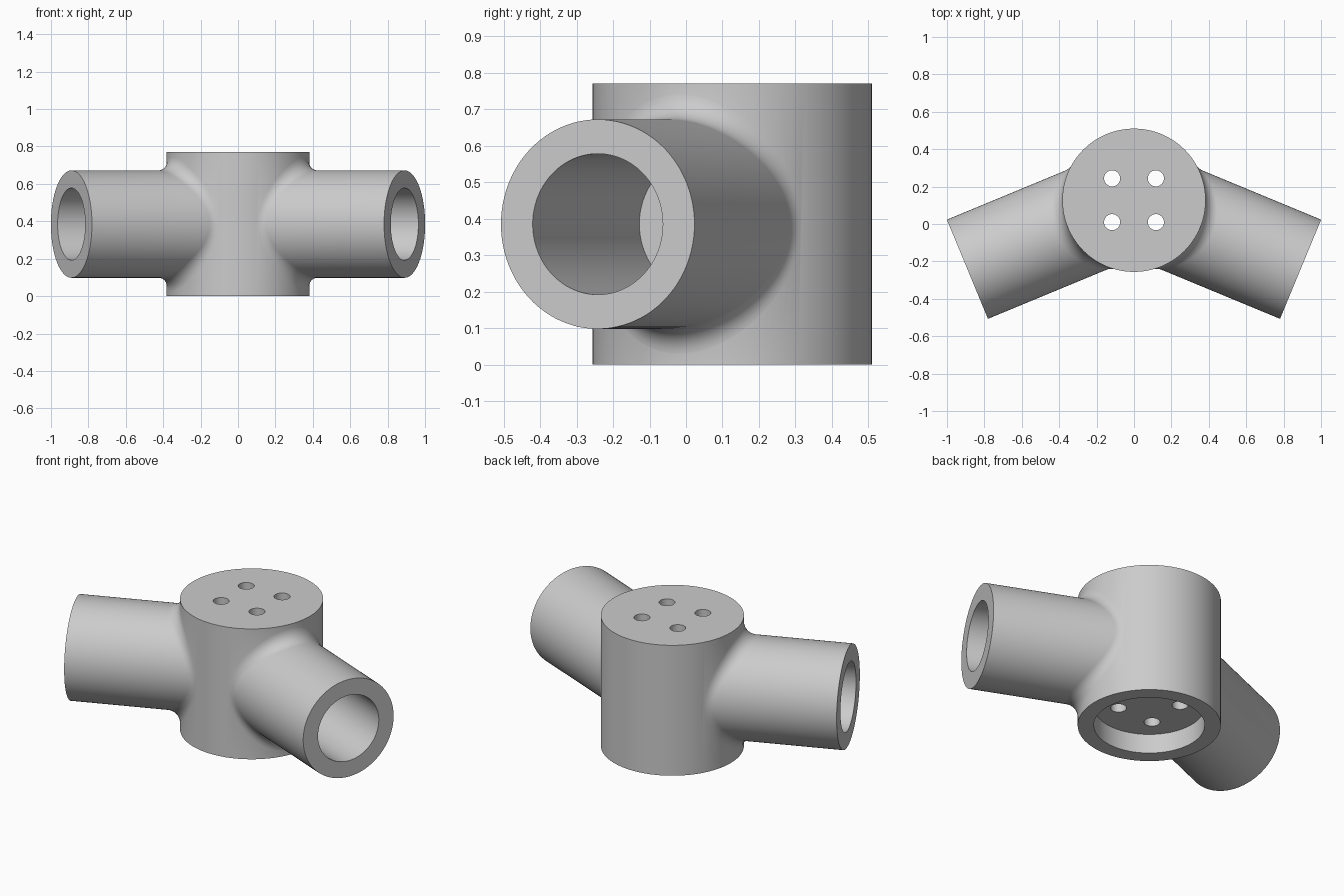
import bpy, bmesh, math
from mathutils import Vector, Matrix

cube = bpy.data.objects.get("Cube")
if cube:
    bpy.data.objects.remove(cube, do_unlink=True)

BODY_R, HEIGHT = 0.383, 0.77
PIPE_R, BORE_R = 0.287, 0.193
FILLET = 0.075
REACH = 0.964
TILT = math.radians(22.5)
CENTRE = Vector((0, 0.127, HEIGHT / 2))

grey = bpy.data.materials.new("plain grey")
grey.use_nodes = True
colour = (0.6, 0.6, 0.6, 1)
grey.diffuse_color = colour
grey.node_tree.nodes["Principled BSDF"].inputs["Base Color"].default_value = colour


def make_object(name, bm):
    bmesh.ops.recalc_face_normals(bm, faces=bm.faces)
    mesh = bpy.data.meshes.new(name)
    bm.to_mesh(mesh)
    bm.free()
    mesh.materials.append(grey)
    obj = bpy.data.objects.new(name, mesh)
    bpy.context.collection.objects.link(obj)
    return obj


def cylinder(name, start, end, radius, sides):
    axis = end - start
    matrix = Matrix.Translation((start + end) / 2) @ axis.to_track_quat('Z', 'Y').to_matrix().to_4x4()
    bm = bmesh.new()
    bmesh.ops.create_cone(bm, cap_ends=True, segments=sides, radius1=radius,
                          radius2=radius, depth=axis.length, matrix=matrix)
    return make_object(name, bm)


def combine(target, tool, operation):
    mod = target.modifiers.new(operation.lower(), 'BOOLEAN')
    mod.operation = operation
    mod.solver = 'EXACT'
    mod.object = tool
    bpy.context.view_layer.objects.active = target
    bpy.ops.object.modifier_apply(modifier=mod.name)
    bpy.data.objects.remove(tool, do_unlink=True)


def arm_section(t, steps=12):
    """Lengthwise line of an arm at angle t, with a rolling-ball fillet at its root."""
    side, up = math.sin(t), math.cos(t)
    ball_r, ring_r = PIPE_R + FILLET, BODY_R + FILLET
    w = ball_r * side
    u = math.sqrt(ring_r ** 2 - w ** 2)
    ball = Vector((u, w, ball_r * up))
    to_pipe = Vector((0, -side, -up))
    to_body = Vector((-u, -w, 0)) / ring_r
    angle = to_pipe.angle(to_body)
    line = [Vector((REACH, PIPE_R * side, PIPE_R * up))]
    for i in range(steps + 1):
        f = i / steps
        n = (to_pipe * math.sin((1 - f) * angle) + to_body * math.sin(f * angle)) / math.sin(angle)
        line.append(ball + n * FILLET)
    # Sink the root slightly below the body's surface, then well inside it
    root = line[-1]
    line[-1] = Vector((root.x * 0.998, root.y * 0.998, root.z))
    line.append(Vector((root.x * 0.8, root.y * 0.8, root.z)))
    return line


def arm(name, heading, sides=96):
    matrix = Matrix.Translation(CENTRE) @ Matrix.Rotation(heading, 4, 'Z')
    bm = bmesh.new()
    lines = [[bm.verts.new(matrix @ p) for p in arm_section(2 * math.pi * k / sides)]
             for k in range(sides)]
    hub = bm.verts.new(matrix @ Vector((0.1, 0, 0)))
    for k in range(sides):
        a, b = lines[k - 1], lines[k]
        for i in range(len(a) - 1):
            bm.faces.new((a[i], a[i + 1], b[i + 1], b[i]))
        bm.faces.new((a[-1], hub, b[-1]))
    bm.faces.new([line[0] for line in lines])
    return make_object(name, bm)


# Upright body
base = Vector((CENTRE.x, CENTRE.y, 0))
top = base + Vector((0, 0, HEIGHT))
body = cylinder("socket_joint", base, top, BODY_R, 128)

# Two swept arms, then their blind bores
headings = (-TILT, math.pi + TILT)
for heading in headings:
    combine(body, arm("arm", heading), 'UNION')
for heading in headings:
    along = Vector((math.cos(heading), math.sin(heading), 0))
    bore = cylinder("arm_bore", CENTRE + along * 0.2, CENTRE + along * 1.1, BORE_R, 96)
    combine(body, bore, 'DIFFERENCE')

# Shallow round recess underneath
recess = cylinder("base_recess", base - Vector((0, 0, 0.1)), base + Vector((0, 0, 0.115)), 0.297, 96)
combine(body, recess, 'DIFFERENCE')

# Four screw holes straight through
for x in (-0.117, 0.117):
    for y in (-0.117, 0.117):
        offset = Vector((x, y, 0))
        hole = cylinder("screw_hole", base + offset - Vector((0, 0, 0.1)),
                        top + offset + Vector((0, 0, 0.1)), 0.043, 32)
        combine(body, hole, 'DIFFERENCE')

bpy.ops.object.select_all(action='DESELECT')
body.select_set(True)
bpy.context.view_layer.objects.active = body
bpy.ops.object.shade_smooth_by_angle(angle=math.radians(30))
